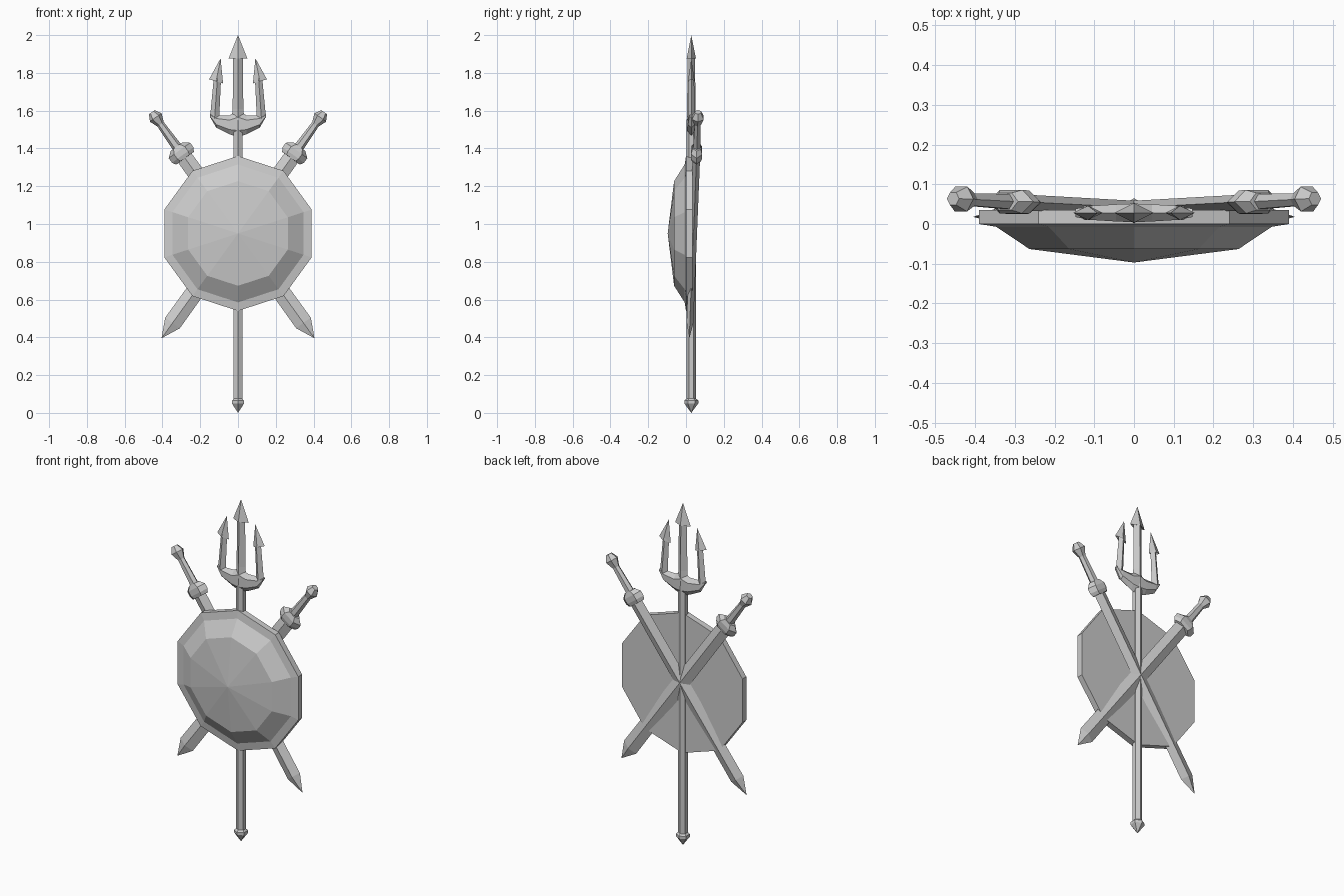
import bpy, bmesh, math
from mathutils import Vector

cube = bpy.data.objects.get("Cube")
if cube:
    bpy.data.objects.remove(cube, do_unlink=True)

grey = bpy.data.materials.new("plain_grey")
grey.use_nodes = True
COLOUR = (0.6, 0.6, 0.6, 1)
grey.diffuse_color = COLOUR
grey.node_tree.nodes["Principled BSDF"].inputs["Base Color"].default_value = COLOUR

X, Y, Z = Vector((1, 0, 0)), Vector((0, 1, 0)), Vector((0, 0, 1))
DEPTH = 0.028  # y of the trident's centre plane


def loft(name, rings, u, v, sides, phase=0.0):
    """Skin rings of (centre, half width along u, half depth along v)."""
    bm = bmesh.new()
    loops = []
    for centre, hw, hd in rings:
        loop = []
        for i in range(sides):
            a = math.radians(phase) + math.tau * i / sides
            p = Vector(centre) + u * hw * math.cos(a) + v * hd * math.sin(a)
            loop.append(bm.verts.new(p))
        loops.append(loop)
    for a, b in zip(loops, loops[1:]):
        for i in range(sides):
            j = (i + 1) % sides
            bm.faces.new((a[i], a[j], b[j], b[i]))
    bm.faces.new(loops[0])
    bm.faces.new(loops[-1])
    bmesh.ops.remove_doubles(bm, verts=bm.verts, dist=0.0002)
    bmesh.ops.recalc_face_normals(bm, faces=bm.faces)
    mesh = bpy.data.meshes.new(name)
    bm.to_mesh(mesh)
    bm.free()
    mesh.materials.append(grey)
    obj = bpy.data.objects.new(name, mesh)
    bpy.context.collection.objects.link(obj)
    return obj


# Ten-sided domed shield: (y, radius)
shield = [(0.035, 0.41), (0, 0.41), (-0.007, 0.365), (-0.063, 0.277), (-0.097, 0)]
loft("shield", [((0, y, 0.95), r, r) for y, r in shield], X, Z, 10, 18)

# Trident shaft with its pointed foot: (z, radius)
shaft = [(0, 0), (0.05, 0.037), (0.065, 0.037), (0.075, 0.026), (1.5, 0.026)]
loft("trident_shaft", [((0, DEPTH, z), r, r) for z, r in shaft], X, Y, 6, 30)

# Trident crescent: (x, bottom z, top z, half depth), mirrored about the middle
half = [(0, 1.46, 1.6, 0.027), (0.045, 1.475, 1.575, 0.025),
        (0.115, 1.51, 1.575, 0.02), (0.147, 1.565, 1.58, 0.012)]
span = [(-x, a, b, d) for x, a, b, d in half[:0:-1]] + half
loft("trident_crescent",
     [((x, DEPTH, (a + b) / 2), (b - a) / 2, d) for x, a, b, d in span], Z, Y, 6)

# Middle prong and arrow head: (z, half width, half depth)
middle = [(1.5, 0.04, 0.026), (1.61, 0.028, 0.022), (1.88, 0.027, 0.02),
          (1.875, 0.05, 0.025), (2, 0, 0)]
loft("middle_prong", [((0, DEPTH, z), w, d) for z, w, d in middle], X, Y, 4)

# Outer prong with barbed tip: (x, z, half width, half depth)
outer = [(0.124, 1.56, 0.025, 0.018), (0.121, 1.6, 0.023, 0.018),
         (0.109, 1.77, 0.019, 0.015), (0.116, 1.755, 0.037, 0.018), (0.092, 1.877, 0, 0)]

# Sword sections, measured from the tip: (distance, half width, half depth)
blade = [(0, 0, 0), (0.1, 0.048, 0.018), (1.2, 0.043, 0.02)]
guard = [(1.175, 0.058, 0.027), (1.195, 0.07, 0.034), (1.225, 0.07, 0.034), (1.25, 0.04, 0.025)]
grip = [(1.23, 0.027, 0.022), (1.41, 0.02, 0.018)]
pommel = [(1.395, 0.02, 0.018), (1.44, 0.038, 0.036), (1.475, 0.019, 0.018)]

for side, s in (("left", 1), ("right", -1)):
    loft(side + "_prong", [((s * x, DEPTH, z), w, d) for x, z, w, d in outer],
         Vector((s, 0, 0.3)), Y, 4)

    # Crossed sword whose hilt is on this side
    tip = Vector((-0.405 * s, 0.018, 0.395))
    axis = Vector((0.845 * s, 0.045, 1.175)).normalized()
    across = axis.cross(Y).normalized()
    deep = across.cross(axis).normalized()
    for part, sections, sides in (("blade", blade, 4), ("guard", guard, 6),
                                  ("grip", grip, 6), ("pommel", pommel, 6)):
        loft(f"{side}_sword_{part}", [(tip + axis * t, w, d) for t, w, d in sections],
             across, deep, sides)
